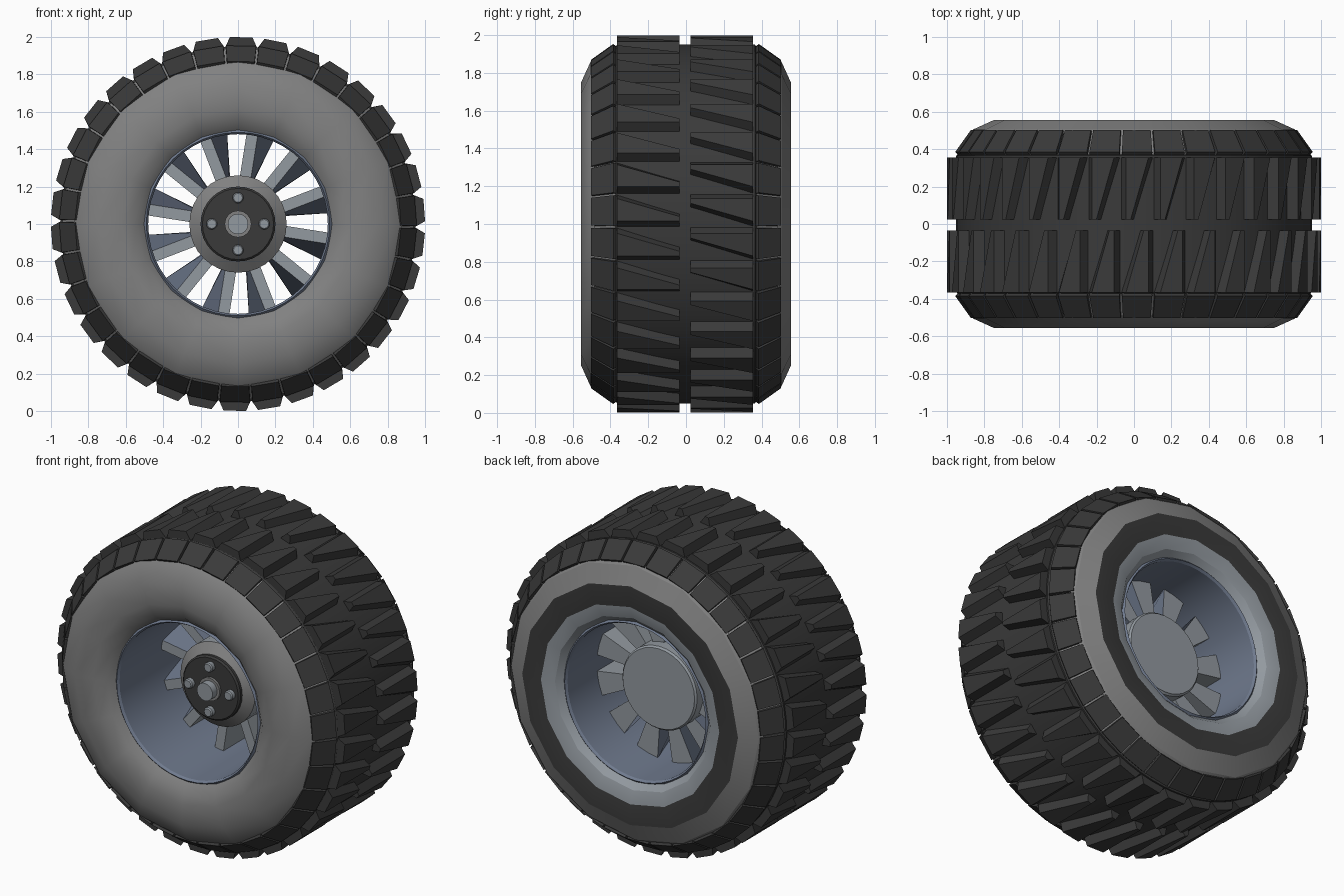
import bpy, bmesh, math

if "Cube" in bpy.data.objects:
    bpy.data.objects.remove(bpy.data.objects["Cube"])

N = 34              # tread lugs per row
SHIFT = math.radians(1)


def material(name, r, g, b):
    m = bpy.data.materials.new(name)
    m.diffuse_color = (r, g, b, 1)
    m.use_nodes = True
    m.node_tree.nodes["Principled BSDF"].inputs["Base Color"].default_value = m.diffuse_color
    return m


DARK = material("dark_rubber", 0.042, 0.042, 0.042)
GREY = material("grey_rubber", 0.22, 0.22, 0.22)
BLUE = material("blue_grey_rim", 0.16, 0.195, 0.27)
METAL = material("light_metal", 0.29, 0.32, 0.35)


def place(a, t, r, y):
    """Point on the wheel: clockwise angle a, tangent offset t, radius r, depth y."""
    return (r * math.sin(a) + t * math.cos(a), y, 1 + r * math.cos(a) - t * math.sin(a))


def finish(name, bm, mats, smooth=None):
    bmesh.ops.recalc_face_normals(bm, faces=bm.faces)
    me = bpy.data.meshes.new(name)
    bm.to_mesh(me)
    bm.free()
    for m in mats:
        me.materials.append(m)
    if smooth:
        me.shade_smooth()
        me.set_sharp_from_angle(angle=math.radians(smooth))
    ob = bpy.data.objects.new(name, me)
    bpy.context.collection.objects.link(ob)
    return ob


def lathe(name, profile, segs, mats, slots=None, closed=False, caps=False, smooth=30,
          centre=(0, 0)):
    """Spin (radius, y) points about the axle; slots gives a material per band."""
    bm = bmesh.new()
    cx, cz = centre
    rings = []
    for r, y in profile:
        ring = []
        for i in range(segs):
            x, yy, z = place(math.tau * i / segs, 0, r, y)
            ring.append(bm.verts.new((x + cx, yy, z + cz)))
        rings.append(ring)
    for k in range(len(rings) if closed else len(rings) - 1):
        p, q = rings[k], rings[(k + 1) % len(rings)]
        for i in range(segs):
            j = (i + 1) % segs
            f = bm.faces.new((p[i], p[j], q[j], q[i]))
            f.material_index = slots[k] if slots else 0
    if caps:
        bm.faces.new(rings[0])
        bm.faces.new(rings[-1])
    return finish(name, bm, mats, smooth)


def hexa(bm, pts, slots=(0,) * 6):
    """Box from 4 bottom + 4 top points."""
    v = [bm.verts.new(p) for p in pts]
    quads = [(0, 1, 2, 3), (4, 5, 6, 7), (0, 1, 5, 4), (1, 2, 6, 5), (2, 3, 7, 6), (3, 0, 4, 7)]
    for q, s in zip(quads, slots):
        bm.faces.new([v[i] for i in q]).material_index = s


# tyre carcass: smooth crown with grey shoulders
lathe("tyre_crown",
      [(0.86, -0.49), (0.935, -0.375), (0.95, -0.365), (0.95, 0.365), (0.935, 0.375), (0.86, 0.49)],
      68, [GREY, DARK], [0, 1, 1, 1, 0])

# sidewalls, 16 sided: front all grey, back with dark ring and metal lip
wall = [(0.88, 0.485), (0.86, 0.505), (0.75, 0.555), (0.62, 0.555), (0.54, 0.53), (0.49, 0.48)]
lathe("front_sidewall", [(r, -y) for r, y in wall], 16, [GREY], smooth=35)
lathe("back_sidewall", wall, 16, [GREY, DARK, METAL], [0, 0, 1, 2, 2], smooth=20)

# wedge lugs, the back row is the front row turned half round
bm = bmesh.new()
for side in (1, -1):
    y0, y1 = (-0.365, -0.035) if side == 1 else (-0.355, -0.025)
    outline = [(-0.085, 0.94, y0), (0.087, 0.94, y0), (0.087, 0.94, y1), (0.015, 0.94, y1),
               (-0.06, 0.998, y0), (0.06, 0.998, y0), (0.06, 0.998, y1), (0.035, 0.998, y1)]
    for i in range(N):
        a = SHIFT + math.tau * i / N
        hexa(bm, [place(a, side * t, r, side * y) for t, r, y in outline])
finish("tread_lugs", bm, [DARK])

# shoulder blocks with grey grooves between them
bm = bmesh.new()
for side in (1, -1):
    for i in range(N):
        a = SHIFT + math.tau * i / N
        outline = [(-0.081, 0.93, 0.36), (0.081, 0.93, 0.36), (0.074, 0.845, 0.485), (-0.074, 0.845, 0.485),
                   (-0.081, 0.952, 0.385), (0.081, 0.952, 0.385), (0.074, 0.868, 0.503), (-0.074, 0.868, 0.503)]
        hexa(bm, [place(a, t, r, side * y) for t, r, y in outline])
finish("shoulder_blocks", bm, [DARK])

# rim barrel, open at both ends
lathe("rim_barrel", [(0.505, -0.49), (0.49, -0.505), (0.48, -0.49), (0.48, 0.49), (0.49, 0.505), (0.505, 0.49)],
      48, [BLUE], closed=True)

# spokes: parallel light front edge with a blue flank widening to the rim
bm = bmesh.new()
S = 12
for i in range(S):
    a = math.tau * (i + 0.3) / S
    front = [(-0.03, 0.2), (0.03, 0.2), (0.03, 0.485), (-0.03, 0.485)]
    back = [(-0.03, 0.2), (0.035, 0.2), (0.12, 0.475), (-0.03, 0.485)]
    pts = [place(a, t, r, -0.08) for t, r in front] + [place(a, t, r, 0.2) for t, r in back]
    hexa(bm, pts, (0, 0, 0, 1, 0, 0))
finish("spokes", bm, [METAL, BLUE])

# hub drum with grey front bevel
lathe("hub", [(0.19, -0.25), (0.26, -0.2), (0.26, 0.26), (0.25, 0.27)], 32,
      [GREY, METAL], [0, 1, 1], smooth=25)
lathe("hub_back_disc", [(0.255, 0.262), (0.25, 0.272)], 32, [METAL], caps=True)
lathe("hub_cap", [(0.2, -0.24), (0.2, -0.26), (0.19, -0.27)], 32, [DARK], caps=True)

# axle nut and four bolts
lathe("axle_collar", [(0.072, -0.26), (0.072, -0.285)], 16, [GREY], caps=True)
lathe("axle_nut", [(0.055, -0.27), (0.055, -0.33)], 16, [METAL], caps=True)
for i in range(4):
    a = math.tau * i / 4
    lathe("wheel_bolt_%d" % (i + 1), [(0.03, -0.26), (0.03, -0.295), (0.024, -0.302)], 12, [METAL],
          caps=True, centre=(0.14 * math.sin(a), 0.14 * math.cos(a)))
